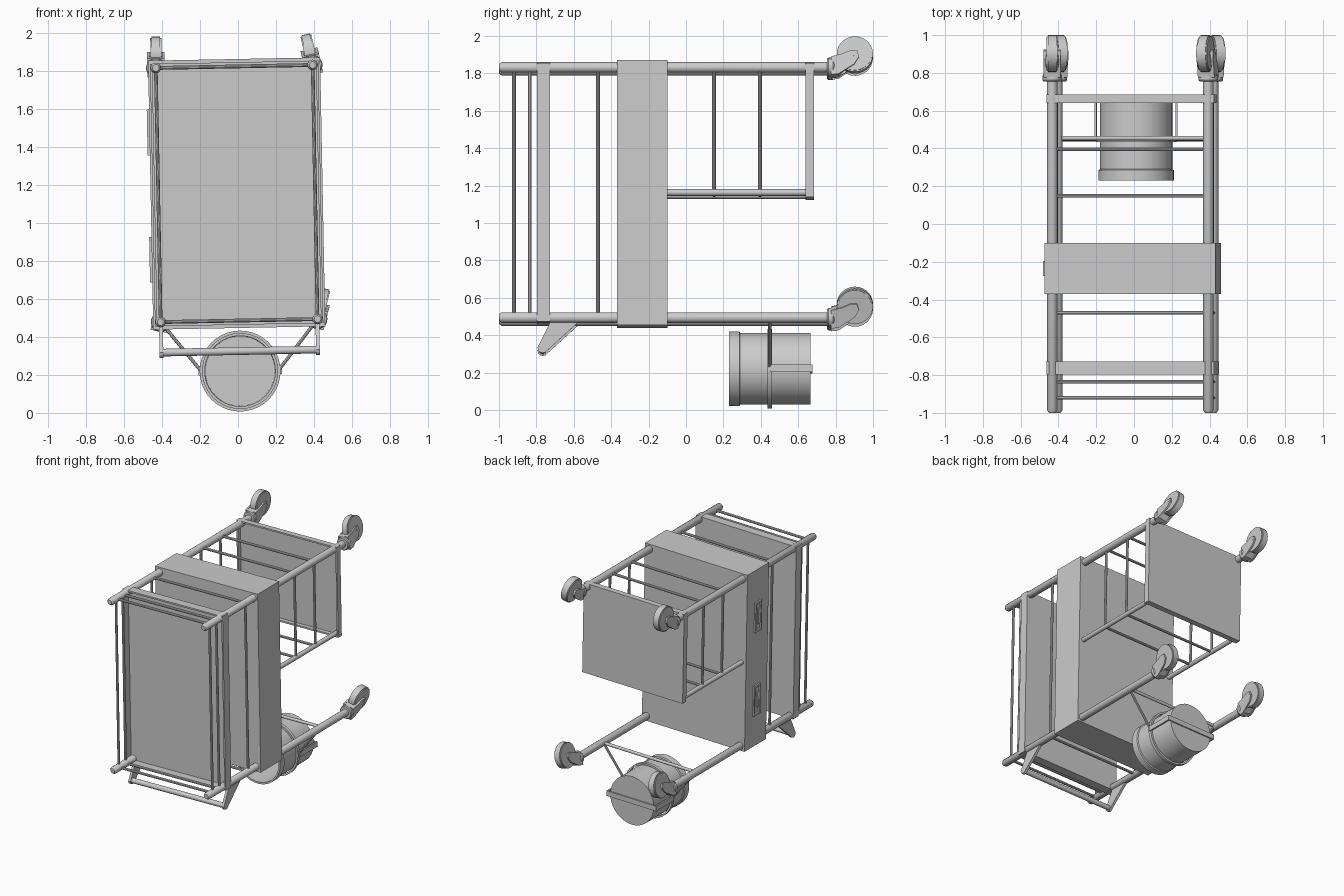
import bpy, bmesh, math
from mathutils import Matrix, Vector

if "Cube" in bpy.data.objects:
    bpy.data.objects.remove(bpy.data.objects["Cube"])

# Whole trolley leans about one degree around y; parts are built around the frame centre
LEAN = Matrix.Translation((-0.007, 0, 1.155)) @ Matrix.Rotation(math.radians(-1.1), 4, 'Y')
U, V = 0.413, 0.669  # half spacing of the posts in x and z


def finish(name, bm, local=Matrix(), smooth=False):
    bmesh.ops.recalc_face_normals(bm, faces=bm.faces)
    me = bpy.data.meshes.new(name)
    bm.to_mesh(me)
    bm.free()
    me.transform(LEAN @ local)
    ob = bpy.data.objects.new(name, me)
    bpy.context.collection.objects.link(ob)
    if smooth:
        bpy.ops.object.select_all(action='DESELECT')
        ob.select_set(True)
        bpy.context.view_layer.objects.active = ob
        bpy.ops.object.shade_smooth_by_angle(angle=math.radians(35))
    return ob


def add_box(bm, x0, x1, y0, y1, z0, z1):
    m = Matrix.Translation(((x0 + x1) / 2, (y0 + y1) / 2, (z0 + z1) / 2))
    bmesh.ops.create_cube(bm, size=1, matrix=m @ Matrix.Diagonal((x1 - x0, y1 - y0, z1 - z0, 1)))


def add_tube(bm, a, b, r, n=12):
    a, b = Vector(a), Vector(b)
    rot = (b - a).to_track_quat('Z', 'Y').to_matrix().to_4x4()
    bmesh.ops.create_cone(bm, cap_ends=True, segments=n, radius1=r, radius2=r,
                          depth=(b - a).length, matrix=Matrix.Translation((a + b) / 2) @ rot)


def add_plate(bm, yz, x0, x1):
    rings = [[bm.verts.new((x, y, z)) for y, z in yz] for x in (x0, x1)]
    for r in rings:
        bm.faces.new(r)
    for i in range(len(yz)):
        j = (i + 1) % len(yz)
        bm.faces.new((rings[0][i], rings[0][j], rings[1][j], rings[1][i]))


def lathe(name, profile, cx, cz, n=40, closed=False):
    bm = bmesh.new()
    pts = [bm.verts.new((r, y, 0)) for r, y in profile]
    edges = [bm.edges.new((pts[i], pts[i + 1])) for i in range(len(pts) - 1)]
    if closed:
        edges.append(bm.edges.new((pts[-1], pts[0])))
    bmesh.ops.spin(bm, geom=pts + edges, cent=(0, 0, 0), axis=(0, 1, 0),
                   angle=math.tau, steps=n)
    bmesh.ops.remove_doubles(bm, verts=bm.verts, dist=1e-5)
    return finish(name, bm, Matrix.Translation((cx, 0, cz)), True)


def tray(name, y0, y1, hu, z0, z1, t=0.012):
    bm = bmesh.new()
    add_box(bm, -hu, hu, y1 - t, y1, z0, z1)
    for s in (-1, 1):
        xs = sorted((s * hu, s * (hu - t)))
        add_box(bm, xs[0], xs[1], y0, y1 - t, z0, z1)
    add_box(bm, -hu + t, hu - t, y0, y1 - t, z0, z0 + t)
    add_box(bm, -hu + t, hu - t, y0, y1 - t, z1 - t, z1)
    finish(name, bm)


def rail_loop(name, y, z0, z1, r=0.01):
    bm = bmesh.new()
    c = [(-U, y, z0), (U, y, z0), (U, y, z1), (-U, y, z1)]
    for i in range(4):
        add_tube(bm, c[i], c[(i + 1) % 4], r, 10)
    finish(name, bm, smooth=True)


# Four main posts with rounded ends
for x in (-U, U):
    for z in (-V, V):
        lathe("post", [(0, -1), (0.018, -1), (0.028, -0.985), (0.028, 0.77), (0, 0.77)], x, z, 16)

# Short inner posts carrying the half shelf
for x in (-U, U):
    bm = bmesh.new()
    add_tube(bm, (x, -0.1, 0), (x, 0.685, 0), 0.018)
    finish("inner_post", bm, smooth=True)

# Guard rails
for y in (-0.92, -0.835, -0.47):
    rail_loop("guard_rail", y, -V, V)
for y in (0.15, 0.395):
    rail_loop("lower_guard_rail", y, 0, V)

# Top tray, half shelf and drawer box
tray("top_tray", -0.797, -0.727, 0.443, -0.691, 0.691)
tray("half_shelf", 0.64, 0.685, 0.443, -0.024, 0.693)
bm = bmesh.new()
add_box(bm, -0.453, 0.453, -0.37, -0.1, -0.708, 0.708)
finish("drawer_box", bm)

# Drawer handles on the left side
for zc in (-0.34, 0.33):
    bm = bmesh.new()
    for z0, z1 in ((-0.12, -0.105), (0.105, 0.12)):
        add_box(bm, -0.465, -0.45, -0.275, -0.195, zc + z0, zc + z1)
    for y0, y1 in ((-0.275, -0.263), (-0.207, -0.195)):
        add_box(bm, -0.465, -0.45, y0, y1, zc - 0.105, zc + 0.105)
    add_box(bm, -0.462, -0.45, -0.263, -0.235, zc - 0.06, zc + 0.06)
    finish("drawer_handle", bm)

# Push handle: two tapered brackets and a bar
tip = [(-0.766 + 0.028 * math.cos(a), -0.83 + 0.028 * math.sin(a))
       for a in [math.radians(d) for d in (180, 210, 240, 270, 300, 320)]]
for s in (-1, 1):
    bm = bmesh.new()
    add_plate(bm, [(-0.56, -0.68), (-0.72, -0.68)] + tip, s * 0.402, s * 0.422)
    finish("push_handle_bracket", bm)
bm = bmesh.new()
add_tube(bm, (-0.415, -0.766, -0.83), (0.415, -0.766, -0.83), 0.02, 16)
finish("push_handle_bar", bm, smooth=True)

# Casters, each swivelled a little differently
hood = [(0.775, -0.05), (0.815, -0.045), (0.9, 0.01), (0.925, 0.05), (0.915, 0.085),
        (0.88, 0.085), (0.835, 0.065), (0.775, 0.05)]
for x, z, deg in ((-U, V, 1), (U, V, -12), (-U, -V, 12), (U, -V, 15)):
    place = Matrix.Translation((x, 0, z)) @ Matrix.Rotation(math.radians(deg), 4, 'Y')
    lathe("caster_collar", [(0, 0.755), (0.047, 0.755), (0.052, 0.762), (0.052, 0.785),
                            (0.044, 0.795), (0, 0.795)], x, z, 20)
    bm = bmesh.new()
    add_plate(bm, hood[:2] + [(0.845, -0.01), (0.83, 0.06)] + hood[-1:], -0.045, 0.045)
    for s in (-1, 1):
        add_plate(bm, hood, s * 0.032, s * 0.045)
    finish("caster_fork", bm, place)
    bm = bmesh.new()
    for a, b, r in ((-0.029, 0.029, 0.09), (-0.023, 0.023, 0.097), (-0.046, 0.046, 0.016)):
        add_tube(bm, (a, 0.903, 0.068), (b, 0.903, 0.068), r, 28)
    finish("caster_wheel", bm, place, True)

# Bucket, open toward the front
BZ = -0.935
lathe("bucket", [(0, 0.665), (0.192, 0.665), (0.192, 0.29), (0.2, 0.285), (0.2, 0.23),
                 (0.186, 0.23), (0.183, 0.65), (0, 0.65)], 0, BZ)
# Hoop around the bucket
lathe("bucket_hoop", [(0.198, 0.435), (0.213, 0.435), (0.213, 0.46), (0.198, 0.46)],
      0, BZ, closed=True)
# Strap under the bucket
bm = bmesh.new()
for s in (-1, 1):
    xs = sorted((s * 0.208, s * 0.22))
    add_box(bm, xs[0], xs[1], 0.45, 0.675, BZ - 0.02, BZ + 0.02)
add_box(bm, -0.208, 0.208, 0.665, 0.675, BZ - 0.02, BZ + 0.02)
finish("bucket_strap", bm)
# Cross bar and diagonal hangers
bm = bmesh.new()
add_tube(bm, (-U, 0.455, -V), (U, 0.455, -V), 0.012)
finish("bucket_cross_bar", bm, smooth=True)
for s in (-1, 1):
    bm = bmesh.new()
    add_tube(bm, (s * U, 0.447, -V), (s * 0.21, 0.447, BZ + 0.01), 0.009, 8)
    finish("bucket_hanger", bm, smooth=True)
